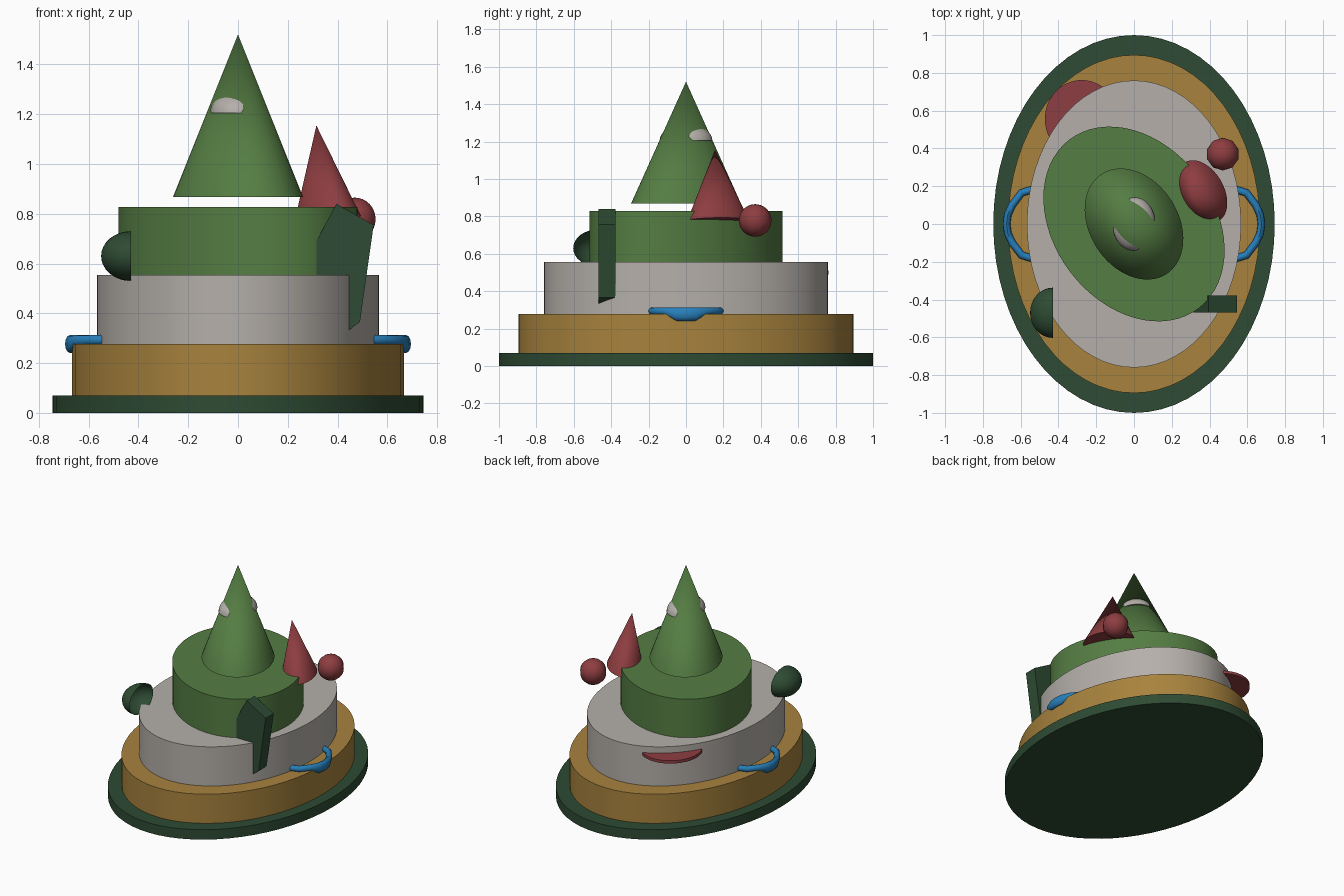
import bpy, bmesh, math
from mathutils import Matrix, Vector

if "Cube" in bpy.data.objects:
    bpy.data.objects.remove(bpy.data.objects["Cube"])


def material(name, rgb):
    m = bpy.data.materials.new(name)
    m.diffuse_color = (*rgb, 1)
    m.use_nodes = True
    m.node_tree.nodes["Principled BSDF"].inputs["Base Color"].default_value = m.diffuse_color
    return m


DARK = material("dark green", (0.027, 0.070, 0.033))
GREEN = material("leaf green", (0.090, 0.205, 0.056))
TAN = material("tan", (0.39, 0.225, 0.047))
GREY = material("warm grey", (0.46, 0.43, 0.40))
RED = material("brick red", (0.27, 0.047, 0.052))
BLUE = material("blue", (0.020, 0.21, 0.49))


def finish(bm, name, mat, smooth=True):
    bmesh.ops.recalc_face_normals(bm, faces=bm.faces)
    me = bpy.data.meshes.new(name)
    bm.to_mesh(me)
    bm.free()
    me.materials.append(mat)
    ob = bpy.data.objects.new(name, me)
    bpy.context.collection.objects.link(ob)
    if smooth:
        bpy.ops.object.select_all(action='DESELECT')
        ob.select_set(True)
        bpy.context.view_layer.objects.active = ob
        bpy.ops.object.shade_smooth_by_angle(angle=math.radians(40))
    return ob


def spin(degrees):
    return Matrix.Rotation(math.radians(degrees), 4, 'Z')


def oval(name, mat, rx, ry, base, height, turn=0, tip=1.0, axis=(0, 0, 1)):
    """Elliptical cylinder (tip=1) or cone (tip=0) standing on its base centre."""
    bm = bmesh.new()
    bmesh.ops.create_cone(bm, cap_ends=True, segments=64, radius1=1, radius2=tip, depth=1)
    tilt = Vector(axis).to_track_quat('Z', 'Y').to_matrix().to_4x4() if axis != (0, 0, 1) else Matrix()
    if axis != (0, 0, 1):
        tilt = Vector((0, 0, 1)).rotation_difference(Vector(axis)).to_matrix().to_4x4()
    bm.transform(Matrix.Translation(base) @ tilt @ spin(turn)
                 @ Matrix.Diagonal((rx, ry, height, 1)) @ Matrix.Translation((0, 0, 0.5)))
    return finish(bm, name, mat)


def dome(name, mat, matrix, closed):
    """Upper half of a unit sphere, placed by a matrix."""
    bm = bmesh.new()
    bmesh.ops.create_uvsphere(bm, u_segments=32, v_segments=16, radius=1)
    cut = bmesh.ops.bisect_plane(bm, geom=bm.verts[:] + bm.edges[:] + bm.faces[:], dist=1e-4,
                                 plane_co=(0, 0, 0), plane_no=(0, 0, -1), clear_outer=True)
    if closed:
        bmesh.ops.holes_fill(bm, edges=[e for e in bm.edges if e.is_boundary])
    bm.transform(matrix)
    return finish(bm, name, mat)


# stacked tiers
oval("base_plate", DARK, 0.745, 1.0, (0, 0, 0), 0.07)
oval("lower_tier", TAN, 0.667, 0.895, (0, 0, 0.07), 0.207)
oval("middle_tier", GREY, 0.567, 0.76, (0, 0, 0.277), 0.278)
oval("upper_tier", GREEN, 0.423, 0.563, (0, 0, 0.555), 0.273, turn=37.5)

# floating top cone with a pale dome poking through both sides
oval("top_cone", GREEN, 0.234, 0.316, (0, 0, 0.868), 0.652, turn=33, tip=0)
dome("pale_dome", GREY, Matrix.Translation((0, 0, 1.205)) @ spin(-5)
     @ Matrix.Diagonal((0.112, 0.142, 0.088, 1)), closed=True)

# small leaning cone and ball
oval("side_cone", RED, 0.116, 0.179, (0.36, 0.172, 0.778), 0.38, turn=30, tip=0,
     axis=(-0.045, -0.017, 0.377))
bm = bmesh.new()
bmesh.ops.create_uvsphere(bm, u_segments=10, v_segments=16, radius=0.087)
bm.transform(Matrix.Translation((0.47, 0.37, 0.778)))
finish(bm, "ball", RED)

# disc jutting from the back of the middle tier
oval("back_disc", RED, 0.195, 0.205, (-0.277, 0.557, 0.49), 0.02)

# hollow bowl on its side
dome("side_bowl", DARK, Matrix.Translation((-0.43, -0.47, 0.63))
     @ Matrix.Diagonal((0.12, 0.133, 0.1, 1)) @ Matrix.Rotation(-math.pi / 2, 4, 'Y'), closed=False)

# slanted slab at the front right
outline = [(0.315, 0.69), (0.395, 0.84), (0.545, 0.755),
           (0.49, 0.365), (0.40, 0.30), (0.315, 0.45)]
bm = bmesh.new()
face = bm.faces.new([bm.verts.new((x, -0.468, z)) for x, z in outline])
ext = bmesh.ops.extrude_face_region(bm, geom=[face], use_keep_orig=True)
bmesh.ops.translate(bm, vec=(0, 0.09, 0), verts=[v for v in ext["geom"] if isinstance(v, bmesh.types.BMVert)])
finish(bm, "slab", DARK, smooth=False)

# looped handles on both sides: x, y, centre height, vertical radius
half = [(0.53, 0.185, 0.293, 0.02), (0.595, 0.165, 0.293, 0.02),
        (0.645, 0.1, 0.290, 0.023), (0.668, 0.05, 0.277, 0.036)]
path = half + [(0.675, 0, 0.277, 0.036)] + [(x, -y, z, r) for x, y, z, r in reversed(half)]
for side, label in ((1, "right"), (-1, "left")):
    bm = bmesh.new()
    rings = []
    for i, (x, y, z, r) in enumerate(path):
        a, b = path[max(i - 1, 0)], path[min(i + 1, len(path) - 1)]
        t = Vector((b[0] - a[0], b[1] - a[1])).normalized()
        ring = []
        for k in range(12):
            ang = math.tau * k / 12
            c, s = 0.02 * math.cos(ang), r * math.sin(ang)
            ring.append(bm.verts.new((side * (x - t.y * c), y + t.x * c, z + s)))
        rings.append(ring)
    for p, q in zip(rings, rings[1:]):
        for k in range(12):
            bm.faces.new((p[k], p[(k + 1) % 12], q[(k + 1) % 12], q[k]))
    bm.faces.new(rings[0])
    bm.faces.new(rings[-1])
    finish(bm, label + "_handle", BLUE)
